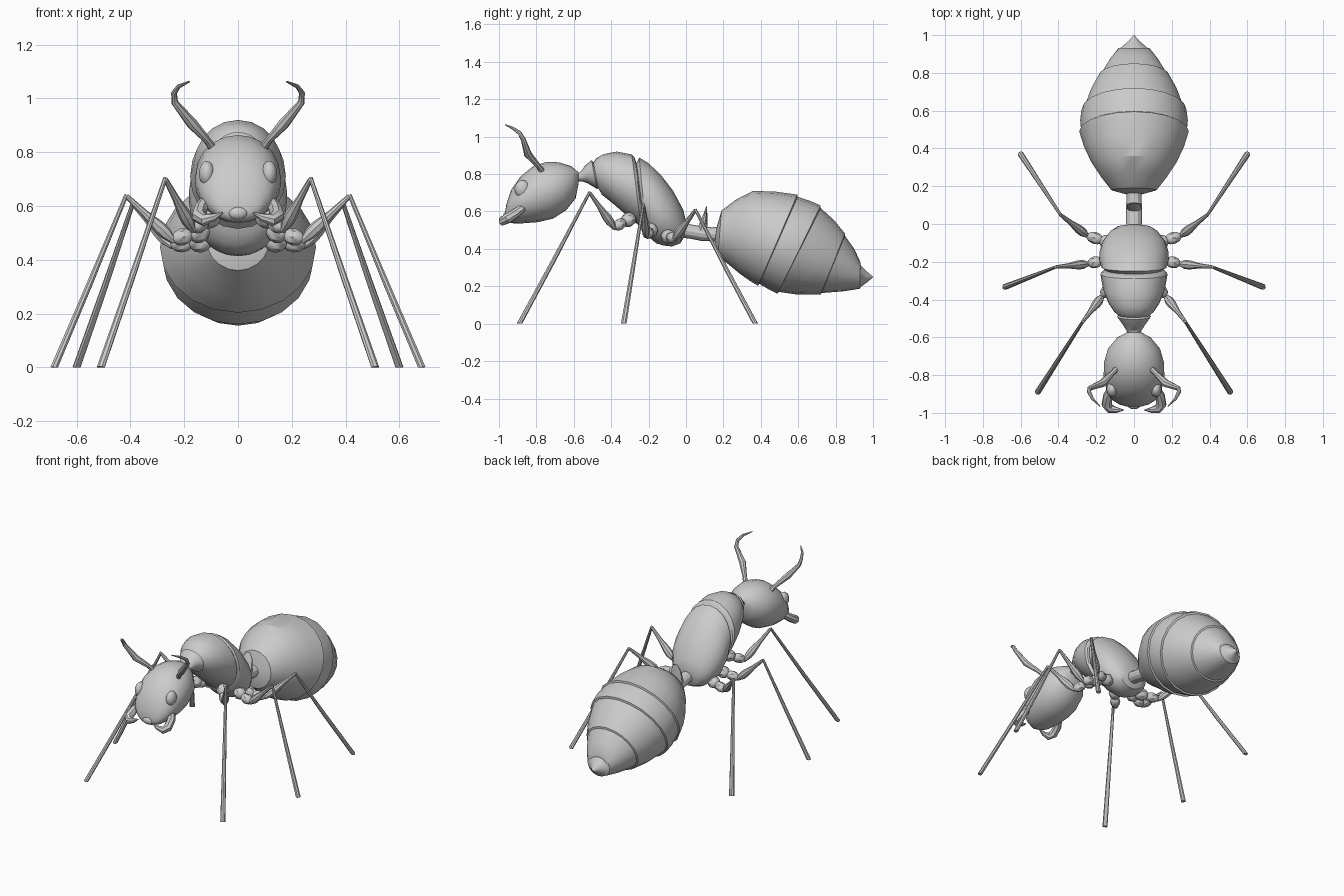
import bpy, bmesh, math
from mathutils import Vector


def finish(name, bm, mirror=False, angle=40):
    bmesh.ops.recalc_face_normals(bm, faces=bm.faces)
    me = bpy.data.meshes.new(name)
    bm.to_mesh(me)
    bm.free()
    for p in me.polygons:
        p.use_smooth = True
    me.set_sharp_from_angle(angle=math.radians(angle))
    ob = bpy.data.objects.new(name, me)
    bpy.context.collection.objects.link(ob)
    if mirror:
        ob.modifiers.new("Mirror", 'MIRROR').use_mirror_merge = False
    return ob


def skin(bm, rings):
    """Bridge consecutive vertex rings and cap both ends."""
    n = len(rings[0])
    for a, b in zip(rings, rings[1:]):
        for i in range(n):
            j = (i + 1) % n
            bm.faces.new((a[i], a[j], b[j], b[i]))
    bm.faces.new(rings[0])
    bm.faces.new(rings[-1])


def loft(name, sections, n=20, angle=28):
    """Each section: top y, top z, bottom y, bottom z, half width."""
    bm = bmesh.new()
    rings = []
    for ty, tz, by, bz, hw in sections:
        top, bot = Vector((0, ty, tz)), Vector((0, by, bz))
        c, v = (top + bot) / 2, (top - bot) / 2
        rings.append([bm.verts.new(c + v * math.cos(2 * math.pi * i / n)
                                   + Vector((hw * math.sin(2 * math.pi * i / n), 0, 0)))
                      for i in range(n)])
    skin(bm, rings)
    return finish(name, bm, angle=angle)


def tube(name, path, radii, n=8):
    """Tapered mirrored limb along a path, trimmed at the ground."""
    bm = bmesh.new()
    pts = [Vector(p) for p in path]
    rings, side, last = [], None, None
    for k, p in enumerate(pts):
        t = (pts[min(k + 1, len(pts) - 1)] - pts[max(k - 1, 0)]).normalized()
        if side is None:
            side = t.cross(Vector((0, 0, 1))).normalized()
        else:
            side = last.rotation_difference(t) @ side
        last, up = t, t.cross(side)
        ring = []
        for i in range(n):
            a = 2 * math.pi * i / n
            q = p + (side * math.cos(a) + up * math.sin(a)) * radii[k]
            q.z = max(q.z, 0)
            ring.append(bm.verts.new(q))
        rings.append(ring)
    skin(bm, rings)
    return finish(name, bm, mirror=True)


def ball(name, loc, scale, mirror=False):
    bm = bmesh.new()
    bmesh.ops.create_uvsphere(bm, u_segments=14, v_segments=8, radius=1)
    for v in bm.verts:
        v.co = Vector((v.co.x * scale[0], v.co.y * scale[1], v.co.z * scale[2])) + Vector(loc)
    return finish(name, bm, mirror)


# abdomen with overlapping plates
loft("abdomen", [
    (.165, .52, .155, .44, .05), (.19, .605, .17, .36, .12),
    (.27, .665, .23, .315, .175), (.36, .71, .29, .265, .225),
    (.48, .706, .34, .23, .265), (.595, .69, .385, .203, .29),
    (.597, .678, .392, .213, .28), (.66, .658, .44, .185, .285),
    (.72, .632, .49, .16, .278), (.72, .618, .495, .17, .267),
    (.79, .555, .60, .155, .235), (.85, .482, .72, .155, .187),
    (.85, .47, .725, .164, .177), (.90, .40, .84, .173, .13),
    (.932, .33, .93, .187, .082), (.932, .315, .935, .197, .07),
    (.965, .28, .97, .222, .03), (1.0, .252, 1.0, .248, .002)])

# waist and its upright scale
loft("waist", [
    (-.03, .54, -.03, .46, .04), (.03, .53, .02, .455, .042),
    (.09, .52, .08, .443, .042), (.14, .515, .14, .44, .04),
    (.19, .52, .19, .44, .04)], n=12)
loft("waist_scale", [
    (.06, .50, .115, .49, .04), (.075, .545, .115, .54, .04),
    (.095, .59, .114, .585, .035), (.108, .627, .112, .625, .015)], n=10)

# thorax: collar, front plate, groove, rear plate
loft("thorax", [
    (-.59, .80, -.585, .76, .03), (-.565, .81, -.555, .76, .042),
    (-.54, .845, -.525, .75, .06), (-.505, .875, -.475, .72, .09),
    (-.495, .862, -.47, .725, .085), (-.48, .885, -.45, .69, .105),
    (-.44, .907, -.40, .65, .135), (-.37, .92, -.33, .59, .163),
    (-.29, .905, -.24, .515, .178), (-.275, .89, -.23, .52, .170),
    (-.265, .86, -.222, .525, .15), (-.25, .888, -.212, .495, .172),
    (-.20, .858, -.19, .455, .182), (-.13, .79, -.16, .43, .182),
    (-.07, .712, -.12, .418, .168), (-.015, .61, -.075, .413, .13),
    (-.003, .56, -.03, .43, .09), (-.003, .52, -.012, .46, .045)])

# head
loft("head", [
    (-.575, .81, -.575, .745, .04), (-.615, .843, -.59, .67, .09),
    (-.68, .863, -.64, .607, .138), (-.75, .864, -.71, .562, .158),
    (-.82, .840, -.79, .543, .161), (-.885, .787, -.87, .537, .147),
    (-.935, .715, -.925, .537, .118), (-.96, .64, -.95, .542, .078),
    (-.967, .60, -.965, .555, .04)], angle=45)
ball("mouth", (0, -.96, .573), (.036, .02, .024))
ball("eye", (.116, -.875, .72), (.03, .042, .048), True)
tube("mandible",
     [(.11, -.86, .63), (.138, -.91, .59), (.145, -.955, .562),
      (.125, -.98, .548), (.09, -.985, .558), (.055, -.985, .575)],
     [.022, .026, .028, .024, .015, .003])
tube("antenna",
     [(.09, -.765, .81), (.115, -.79, .845), (.17, -.845, .905), (.235, -.87, .985),
      (.238, -.89, 1.02), (.22, -.925, 1.045), (.18, -.965, 1.063)],
     [.016, .014, .021, .013, .011, .008, .003])

# legs: body joint, hip end, knee, foot
legs = {
    "front": ((.08, -.28, .57), (.17, -.385, .515), (.27, -.515, .70), (.51, -.89, -.004)),
    "middle": ((.11, -.18, .51), (.245, -.212, .475), (.415, -.228, .637), (.683, -.333, -.004)),
    "rear": ((.10, -.11, .47), (.25, -.06, .455), (.39, .05, .607), (.60, .37, -.004)),
}
for name, pts in legs.items():
    base, hip, knee, foot = map(Vector, pts)
    # two bead-like hip joints
    for part, a, b, r in (("coxa", base, base.lerp(hip, .55), .04),
                          ("trochanter", base.lerp(hip, .45), hip, .032)):
        tube(f"{name}_{part}", [a.lerp(b, f) for f in (0, .2, .5, .8, 1)],
             [r * .45, r * .85, r, r * .8, r * .3])
    tube(f"{name}_thigh", [hip.lerp(knee, f) for f in (-.05, .15, .3, .6, 1)],
         [.01, .024, .024, .014, .009])
    tube(f"{name}_shin", [knee + Vector((0, 0, .004)), knee.lerp(foot, .5), foot],
         [.008, .012, .016])
